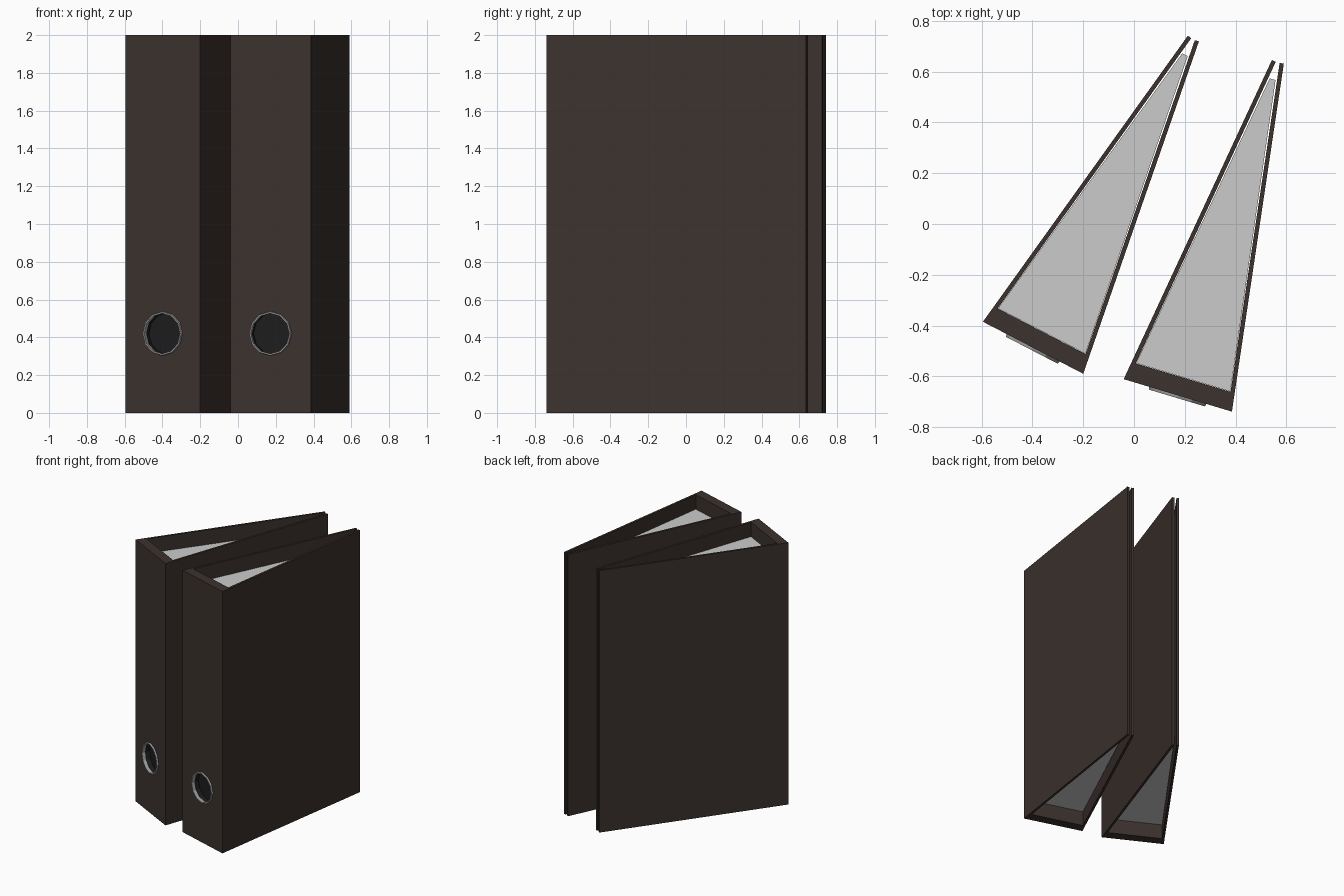
import bpy, bmesh, math
from mathutils import Matrix, Vector

if "Cube" in bpy.data.objects:
    bpy.data.objects.remove(bpy.data.objects["Cube"])

H = 2.0                      # binder height
HOLE_Z, SIDES = 0.42, 12     # finger hole height and facets


def material(name, rgb):
    m = bpy.data.materials.new(name)
    m.diffuse_color = (*rgb, 1)
    m.use_nodes = True
    m.node_tree.nodes["Principled BSDF"].inputs["Base Color"].default_value = m.diffuse_color
    return m


BROWN = material("dark_brown", (0.045, 0.032, 0.027))
BLACK = material("hole_black", (0.012, 0.012, 0.013))
PAPER = material("paper", (0.8, 0.8, 0.8))
METAL = material("metal", (0.35, 0.35, 0.35))


def make(name, bm, mat, frame):
    bmesh.ops.recalc_face_normals(bm, faces=bm.faces)
    me = bpy.data.meshes.new(name)
    bm.to_mesh(me)
    bm.free()
    me.materials.append(mat)
    ob = bpy.data.objects.new(name, me)
    ob.matrix_world = frame
    bpy.context.collection.objects.link(ob)
    return ob


def prism(name, outline, z0, z1, mat, frame):
    bm = bmesh.new()
    f = bm.faces.new([bm.verts.new((x, y, z0)) for x, y in outline])
    up = bmesh.ops.extrude_face_region(bm, geom=[f])["geom"]
    bmesh.ops.translate(bm, vec=(0, 0, z1 - z0),
                        verts=[v for v in up if isinstance(v, bmesh.types.BMVert)])
    return make(name, bm, mat, frame)


def lathe(name, profile, mat, frame):
    """Spin (radius, depth) points round the finger hole axis."""
    bm = bmesh.new()
    vs = [bm.verts.new((r, y, HOLE_Z)) for r, y in profile]
    es = [bm.edges.new(p) for p in zip(vs, vs[1:])]
    bmesh.ops.spin(bm, geom=vs + es, cent=(0, 0, HOLE_Z), axis=(0, 1, 0),
                   angle=math.tau, steps=SIDES)
    bmesh.ops.remove_doubles(bm, verts=bm.verts, dist=1e-5)
    return make(name, bm, mat, frame)


def binder(tag, x, y, degrees):
    frame = Matrix.Translation((x, y, 0)) @ Matrix.Rotation(math.radians(degrees), 4, 'Z')

    # cover: spine and two boards converging at the back
    half = [(0.2225, 0), (0.0245, 1.372), (0.008, 1.369), (0.195, 0.073)]
    outline = half + [(-u, v) for u, v in reversed(half)]
    cover = prism("cover_" + tag, outline, 0, H, BROWN, frame)

    # recess for the finger hole
    cutter = lathe("hole_cutter_" + tag,
                   [(0, -0.05), (0.112, -0.05), (0.112, 0.055), (0, 0.055)], BLACK, frame)
    cutter.hide_render = True
    cutter.hide_set(True)
    cut = cover.modifiers.new("finger_hole", 'BOOLEAN')
    cut.operation, cut.object, cut.solver = 'DIFFERENCE', cutter, 'EXACT'

    # dark lining and metal rim of the hole
    lathe("hole_lining_" + tag,
          [(0.109, -0.004), (0.109, 0.05), (0, 0.05), (0, 0.054), (0.1115, 0.054)], BLACK, frame)
    lathe("hole_rim_" + tag,
          [(0.106, 0.012), (0.107, -0.011), (0.115, -0.011), (0.118, 0.002)], METAL, frame)

    # paper wedge, set in from top and bottom
    prism("pages_" + tag, [(-0.194, 0.074), (0.194, 0.074), (0.012, 1.30), (-0.012, 1.30)],
          0.11, H - 0.11, PAPER, frame)


binder("left", -0.3975, -0.4875, -27.4)
binder("right", 0.1725, -0.675, -16.7)
